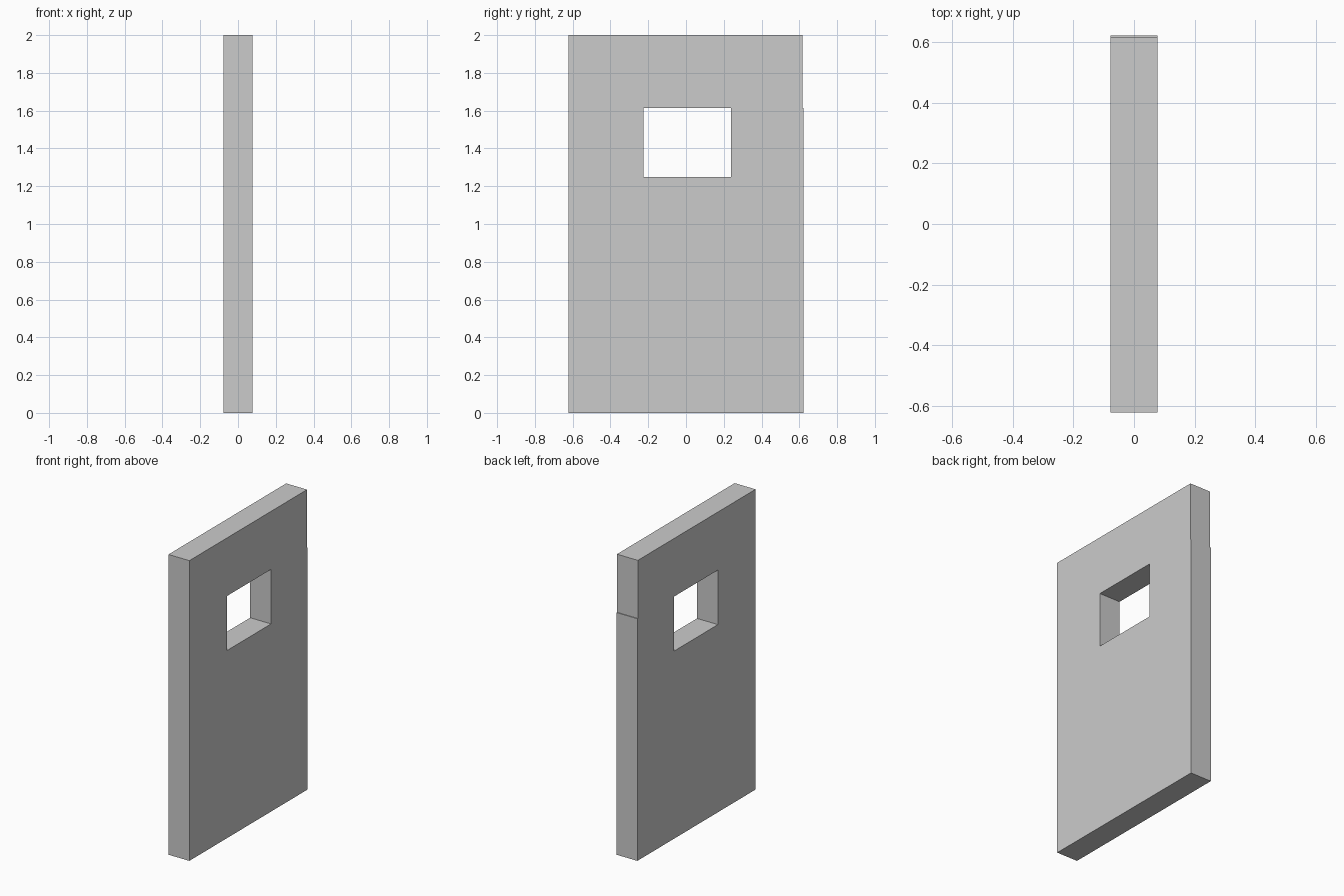
import bpy, bmesh

if "Cube" in bpy.data.objects:
    bpy.data.objects.remove(bpy.data.objects["Cube"])

def slab(name, outline, half):
    """Extrude a (y, z) outline along x, from -half to half."""
    bm = bmesh.new()
    face = bm.faces.new([bm.verts.new((-half, y, z)) for y, z in outline])
    ext = bmesh.ops.extrude_face_region(bm, geom=[face], use_keep_orig=True)
    moved = [v for v in ext["geom"] if isinstance(v, bmesh.types.BMVert)]
    bmesh.ops.translate(bm, verts=moved, vec=(2 * half, 0, 0))
    bmesh.ops.recalc_face_normals(bm, faces=bm.faces)
    mesh = bpy.data.meshes.new(name)
    bm.to_mesh(mesh)
    bm.free()
    obj = bpy.data.objects.new(name, mesh)
    bpy.context.collection.objects.link(obj)
    return obj

WIN_BOTTOM, WIN_TOP = 1.25, 1.613

# Wall panel, very slightly narrower above the window head
wall = slab("wall_panel", [(-0.622, 0), (0.622, 0), (0.622, WIN_TOP),
                           (0.617, WIN_TOP), (0.617, 2), (-0.622, 2)], 0.077)

# Window opening
cutter = slab("window_cutter", [(-0.226, WIN_BOTTOM), (0.238, WIN_BOTTOM),
                                (0.238, WIN_TOP), (-0.226, WIN_TOP)], 0.2)
cut = wall.modifiers.new("window_opening", 'BOOLEAN')
cut.operation = 'DIFFERENCE'
cut.solver = 'EXACT'
cut.object = cutter
bpy.context.view_layer.objects.active = wall
bpy.ops.object.modifier_apply(modifier=cut.name)
bpy.data.objects.remove(cutter)
